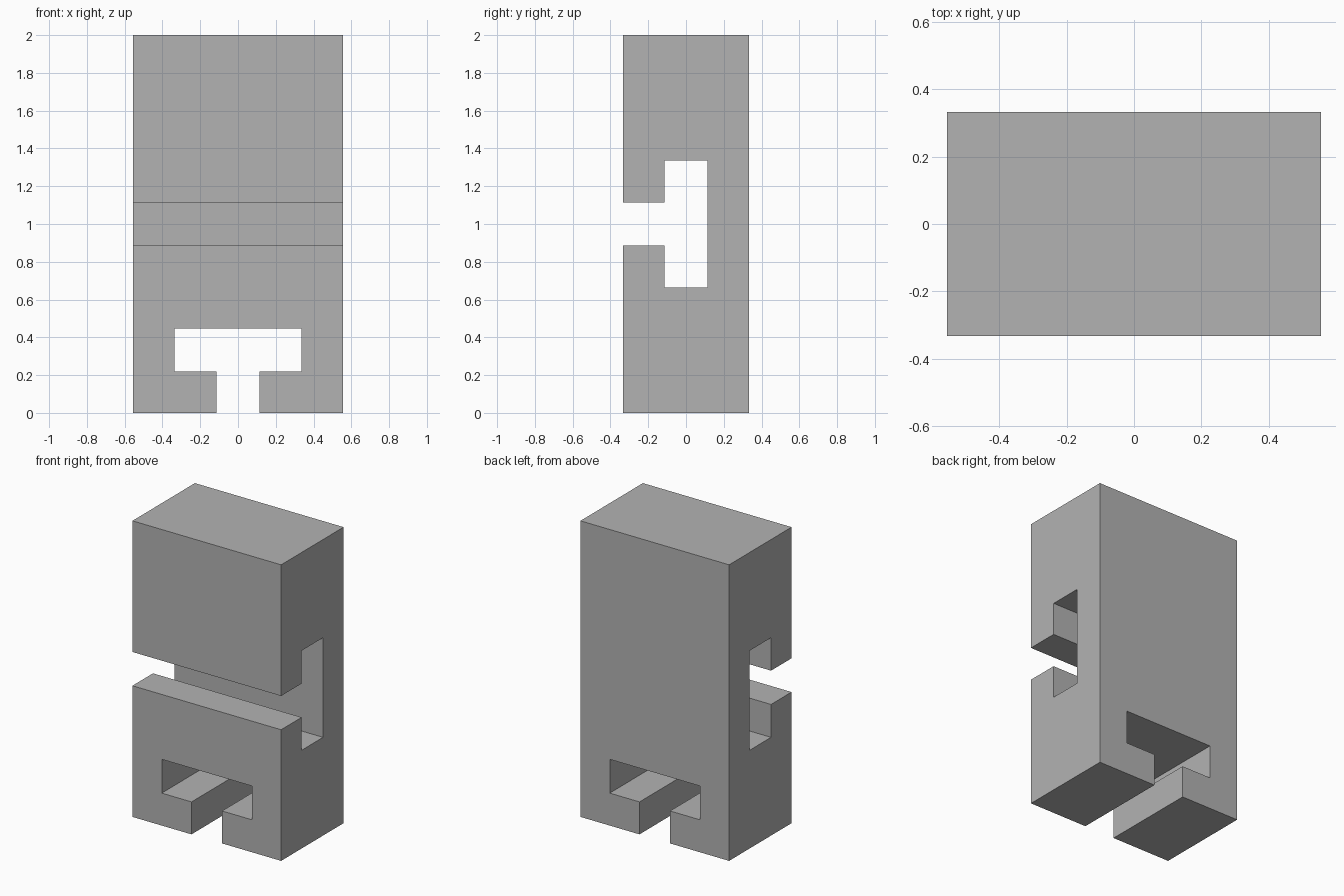
import bpy
import bmesh
from mathutils import Vector

cube = bpy.data.objects.get("Cube")
if cube:
    bpy.data.objects.remove(cube, do_unlink=True)

UNIT = 2 / 9       # module of the block
GAP = 0.003        # clearance around the slots

grey = bpy.data.materials.new("plain_grey")
grey.use_nodes = True
colour = (0.45, 0.45, 0.45, 1)
grey.diffuse_color = colour
grey.node_tree.nodes["Principled BSDF"].inputs["Base Color"].default_value = colour


def prism(name, outline, direction):
    """Extrude a flat outline along a direction into a closed solid."""
    bm = bmesh.new()
    face = bm.faces.new([bm.verts.new(p) for p in outline])
    result = bmesh.ops.extrude_face_region(bm, geom=[face], use_keep_orig=True)
    moved = [v for v in result["geom"] if isinstance(v, bmesh.types.BMVert)]
    bmesh.ops.translate(bm, verts=moved, vec=direction)
    bmesh.ops.recalc_face_normals(bm, faces=bm.faces[:])
    mesh = bpy.data.meshes.new(name)
    bm.to_mesh(mesh)
    bm.free()
    mesh.materials.append(grey)
    obj = bpy.data.objects.new(name, mesh)
    bpy.context.collection.objects.link(obj)
    return obj


def tee_outline(origin, across, inward):
    """T-shaped slot section, with its stem opening outward."""
    stem, head = UNIT / 2 + GAP, 1.5 * UNIT + GAP
    near, far = UNIT - GAP, 2 * UNIT + GAP
    half = [(stem, -0.1), (stem, near), (head, near), (head, far)]
    section = half + [(-a, d) for a, d in reversed(half)]
    return [origin + across * a + inward * d for a, d in section]


X, Y, Z = Vector((1, 0, 0)), Vector((0, 1, 0)), Vector((0, 0, 1))
hx, hy = 2.5 * UNIT, 1.5 * UNIT

# Main block
base = [(-hx, -hy, 0), (hx, -hy, 0), (hx, hy, 0), (-hx, hy, 0)]
block = prism("slotted_block", base, Z * 2)

# Slot through the foot, front to back, and slot across the front, side to side
slots = [
    prism("foot_slot_cutter", tee_outline(Y * -1, X, Z), Y * 2),
    prism("front_slot_cutter", tee_outline(X * -1 - Y * hy + Z, Z, Y), X * 2),
]
for slot in slots:
    cut = block.modifiers.new(slot.name, "BOOLEAN")
    cut.operation = "DIFFERENCE"
    cut.solver = "EXACT"
    cut.object = slot

# Apply the cuts and remove the cutters
bpy.context.view_layer.update()
evaluated = block.evaluated_get(bpy.context.evaluated_depsgraph_get())
mesh = bpy.data.meshes.new_from_object(evaluated)
block.modifiers.clear()
block.data = mesh
for slot in slots:
    bpy.data.objects.remove(slot, do_unlink=True)
